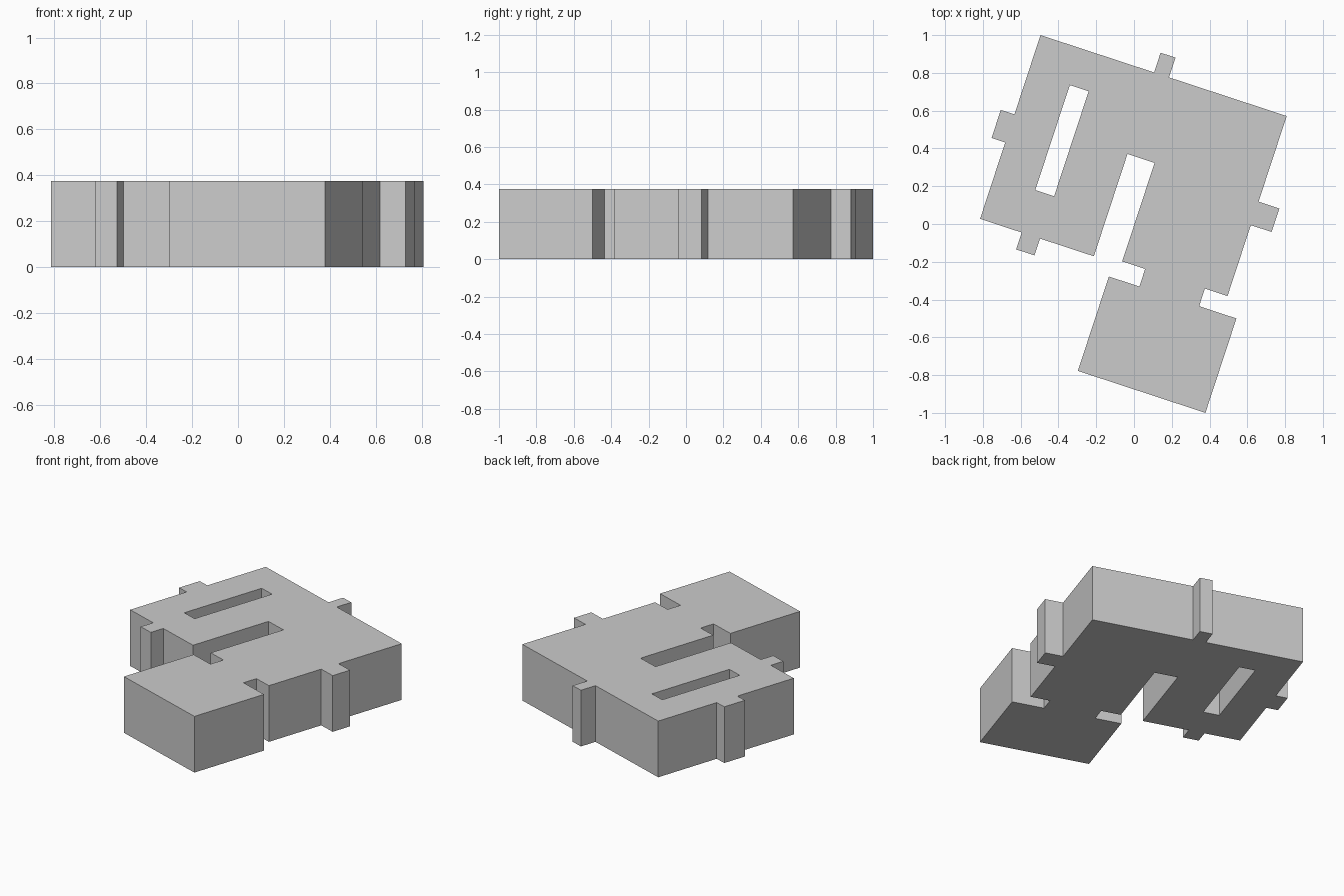
import bpy, bmesh
from math import radians
from mathutils import Matrix

cube = bpy.data.objects.get("Cube")
if cube:
    bpy.data.objects.remove(cube, do_unlink=True)

HEIGHT = 0.375
W, H = 1.372, 1.024          # main block width and depth
NOTCH, FOOT = 1.003, 1.101   # neck depth range


def rect(u0, v0, u1, v1):
    return [(u0, v0), (u1, v0), (u1, v1), (u0, v1)]


# Outline in the block's own square axes, from its back corner (v runs forward)
back = [(0, 0), (0.633, 0), (0.633, -0.11), (0.716, -0.11), (0.716, 0), (W, 0)]
side = [(W, 0.477), (1.488, 0.477), (1.488, 0.608), (W, 0.608), (W, NOTCH)]
foot = [(1.246, NOTCH), (1.246, FOOT), (1.454, FOOT), (1.454, 1.627),
        (0.743, 1.627), (0.743, FOOT), (0.913, FOOT), (0.913, NOTCH), (0.785, NOTCH)]
channel = [(0.785, 0.454), (0.634, 0.454), (0.634, H)]
wing = [(0.334, H), (0.334, 1.118), (0.232, 1.118), (0.232, H), (0, H),
        (0, 0.598), (-0.076, 0.598), (-0.076, 0.442), (0, 0.442)]
outline = back + side + foot + channel + wing
slot = rect(0.23, 0.203, 0.335, 0.788)

# Fill the outline around the slot, then raise it into a solid
bm = bmesh.new()
for loop in (outline, slot):
    verts = [bm.verts.new((u, -v, 0)) for u, v in loop]
    for a, b in zip(verts, verts[1:] + verts[:1]):
        bm.edges.new((a, b))
bmesh.ops.triangle_fill(bm, edges=bm.edges[:], use_beauty=True)
raised = bmesh.ops.extrude_face_region(bm, geom=bm.faces[:])["geom"]
top = [g for g in raised if isinstance(g, bmesh.types.BMVert)]
bmesh.ops.translate(bm, verts=top, vec=(0, 0, HEIGHT))
bmesh.ops.dissolve_limit(bm, angle_limit=radians(1), verts=bm.verts[:], edges=bm.edges[:])
bmesh.ops.recalc_face_normals(bm, faces=bm.faces[:])

# Turn the block and move its back corner into place
bm.transform(Matrix.Translation((-0.495, 1, 0)) @ Matrix.Rotation(radians(-18.2), 4, "Z"))
mesh = bpy.data.meshes.new("building_block")
bm.to_mesh(mesh)
bm.free()

# Plain grey
grey = bpy.data.materials.new("plain_grey")
grey.use_nodes = True
colour = (0.6, 0.6, 0.6, 1)
grey.diffuse_color = colour
grey.node_tree.nodes["Principled BSDF"].inputs["Base Color"].default_value = colour
mesh.materials.append(grey)

block = bpy.data.objects.new("building_block", mesh)
bpy.context.collection.objects.link(block)
